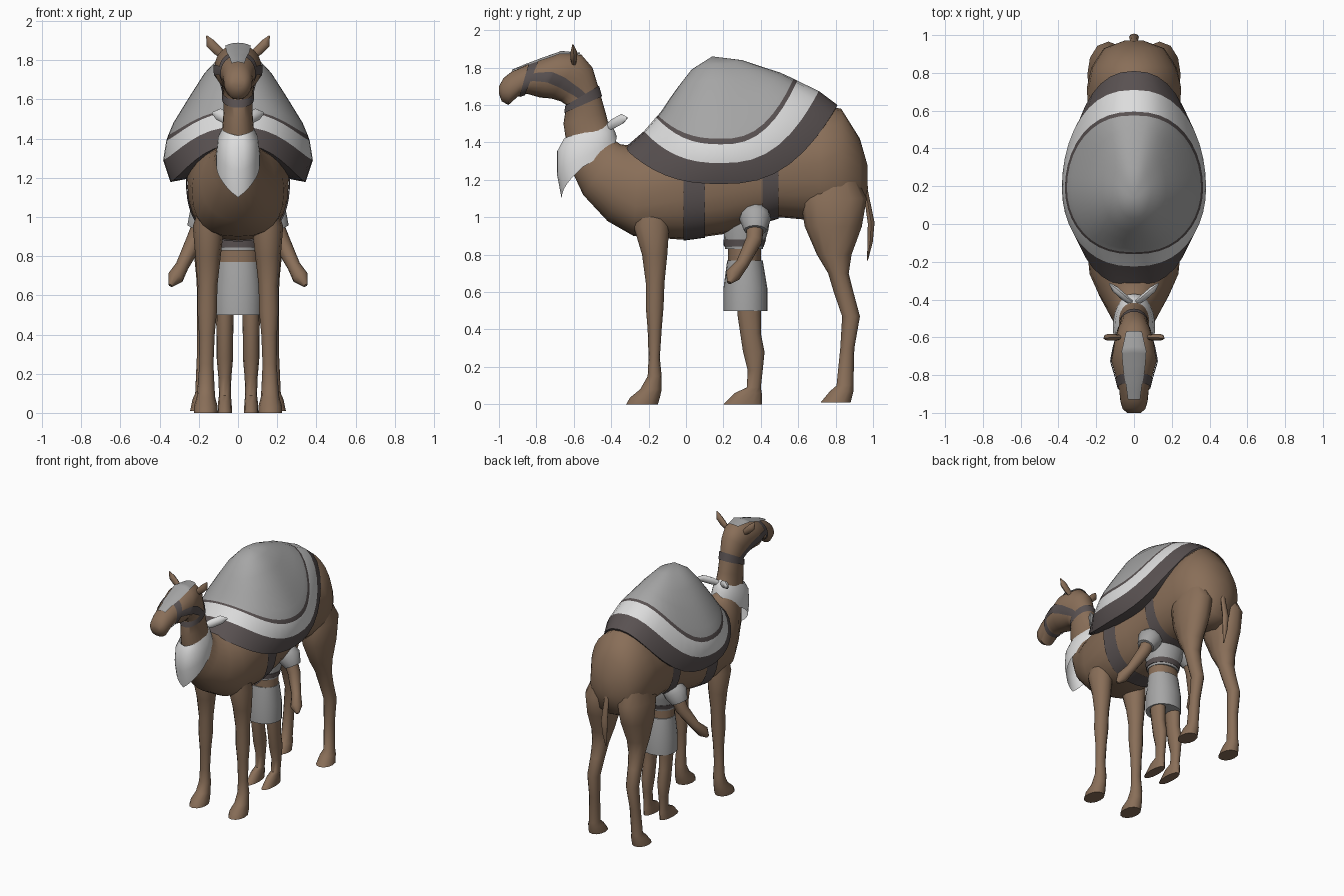
import bpy, bmesh, math
from mathutils import Vector

if "Cube" in bpy.data.objects:
    bpy.data.objects.remove(bpy.data.objects["Cube"])


def mat(name, r, g, b):
    m = bpy.data.materials.new(name)
    m.diffuse_color = (r, g, b, 1)
    m.use_nodes = True
    m.node_tree.nodes["Principled BSDF"].inputs["Base Color"].default_value = m.diffuse_color
    return m


BROWN = mat("brown_hide", .25, .157, .098)
DARK = mat("dark_trim", .10, .083, .083)
GREY = mat("grey_cloth", .38, .38, .38)
WHITE = mat("white_cloth", .72, .72, .72)
BOTH = (1, -1)


def finish(name, bm, mats):
    bmesh.ops.remove_doubles(bm, verts=bm.verts, dist=1e-5)
    bmesh.ops.recalc_face_normals(bm, faces=bm.faces)
    me = bpy.data.meshes.new(name)
    bm.to_mesh(me)
    bm.free()
    for m in mats:
        me.materials.append(m)
    ob = bpy.data.objects.new(name, me)
    bpy.context.collection.objects.link(ob)
    bpy.ops.object.select_all(action='DESELECT')
    ob.select_set(True)
    bpy.context.view_layer.objects.active = ob
    bpy.ops.object.shade_smooth_by_angle(angle=math.radians(50))


def skin(bm, rings, closed=True, cap=True, colour=lambda k: 0):
    """Join successive rings of points with quads."""
    vs = [[bm.verts.new(p) for p in r] for r in rings]
    n = len(vs[0])
    for k in range(len(vs) - 1):
        for i in range(n if closed else n - 1):
            j = (i + 1) % n
            f = bm.faces.new((vs[k][i], vs[k][j], vs[k + 1][j], vs[k + 1][i]))
            f.material_index = colour(k)
    if cap:
        bm.faces.new(vs[0])
        bm.faces.new(vs[-1])


def spow(v, k):
    return math.copysign(abs(v) ** k, v)


def ring_point(r, a, off=0.0, xc=0.0):
    """Ring = front/low point (y, z), back/top point (y, z), half width."""
    ya, za, yb, zb, w = r
    c, s = math.cos(a), math.sin(a)
    # the back of the trunk is narrow, its belly is boxy
    trunk = zb - za > .42 and ya < .8
    k = .95 if not trunk else .8 if c < 0 else 1.2 if ya > -.2 else .95
    ax = Vector((0, (yb - ya) / 2, (zb - za) / 2))
    mid = Vector((xc, (ya + yb) / 2, (za + zb) / 2))
    return mid + Vector((spow(s, k) * (w + off), 0, 0)) + ax * (spow(c, k) * (1 + off / ax.length))


def loft(name, rings, m, n=16, sides=(1,), xc=lambda z: 0):
    bm = bmesh.new()
    for s in sides:
        skin(bm, [[ring_point(r, math.tau * i / n, 0, s * xc(r[1])) for i in range(n)] for r in rings])
    finish(name, bm, [m])


def level(*rows):
    """Horizontal rings from (z, front y, back y, half width)."""
    return [(ya, z, yb, z, w) for z, ya, yb, w in rows]


def tube(name, pts, m, n=8, sides=BOTH, flat=1.0):
    bm = bmesh.new()
    P = [Vector(p[:3]) for p in pts]
    for s in sides:
        rings = []
        for i, p in enumerate(P):
            t = (P[min(i + 1, len(P) - 1)] - P[max(i - 1, 0)]).normalized()
            a = t.cross(Vector((0, 1, 0.01))).normalized()
            b = t.cross(a) * flat
            ang = [math.tau * j / n for j in range(n)]
            q = [p + (a * math.cos(g) + b * math.sin(g)) * pts[i][3] for g in ang]
            rings.append([Vector((v.x * s, v.y, v.z)) for v in q])
        skin(bm, rings)
    finish(name, bm, [m])


# Camel body, neck and head as one loft from rump to muzzle
BODY = [(.972, 1.15, .97, 1.28, .05), (.93, 1, .93, 1.42, .16), (.83, .95, .83, 1.58, .225),
        (.72, .98, .72, 1.6, .25), (.5, 1, .5, 1.56, .235), (.2, .91, .2, 1.56, .25),
        (-.02, .88, -.02, 1.51, .26), (-.28, .9, -.25, 1.38, .235), (-.42, .98, -.31, 1.385, .19),
        (-.55, 1.12, -.35, 1.39, .135), (-.62, 1.27, -.395, 1.42, .09), (-.655, 1.5, -.43, 1.56, .074),
        (-.64, 1.6, -.47, 1.7, .077), (-.67, 1.62, -.5, 1.8, .09), (-.72, 1.635, -.56, 1.87, .105),
        (-.78, 1.64, -.67, 1.88, .12), (-.85, 1.66, -.77, 1.845, .095), (-.9, 1.645, -.86, 1.81, .078),
        (-.95, 1.6, -.93, 1.78, .072), (-.985, 1.62, -.975, 1.745, .06), (-1, 1.66, -1, 1.7, .035)]
loft("camel_body", BODY, BROWN, 24)


def surf(u, a, off):
    i = min(int(u), len(BODY) - 2)
    r = [p + (q - p) * (u - i) for p, q in zip(BODY[i], BODY[i + 1])]
    return ring_point(r, math.radians(a), off)


def patch(name, pts, m, off=.006, steps=6, n=24, sides=(1,)):
    """Thin plate over the body: rows of (station, start angle, end angle)."""
    bm = bmesh.new()
    for s in sides:
        rows = []
        for p, q in zip(pts, pts[1:]):
            for k in range(steps + 1):
                u, a0, a1 = [x + (y - x) * k / steps for x, y in zip(p, q)]
                rows.append([surf(u, s * (a0 + (a1 - a0) * i / n), off) for i in range(n + 1)])
        skin(bm, rows, closed=False, cap=False)
    finish(name, bm, [m])


# Harness straps and face cover
for name, u0, u1 in (("front_girth", 5.45, 5.97), ("rear_girth", 4.02, 4.3),
                     ("throat_strap", 11.6, 12), ("nose_band", 16.2, 16.8)):
    patch(name, [(u0, 0, 360), (u1, 0, 360)], DARK, n=48)
cheek = [(12, 92), (13, 105), (14, 105), (15, 95), (16.3, 90)]
patch("cheek_strap", [(u, a - 12, a + 12) for u, a in cheek], DARK, n=4, sides=BOTH)
cover = [(14.1, 20), (15, 29), (16, 32), (18, 22)]
patch("face_cover", [(u, -a, a) for u, a in cover], GREY, .01, n=10)

# Legs
loft("front_leg", level((1.12, -.26, -.11, .03), (.95, -.28, -.09, .08), (.8, -.235, -.1, .065),
                        (.65, -.215, -.115, .05), (.52, -.215, -.12, .05), (.4, -.205, -.13, .04),
                        (.25, -.2, -.14, .036), (.15, -.205, -.13, .042), (.08, -.245, -.13, .047),
                        (.035, -.3, -.14, .06), (0, -.32, -.15, .06)), BROWN, 12, BOTH,
     lambda z: .165 - .015 * z)
loft("hind_leg", level((1.32, .7, .86, .03), (1.1, .61, .966, .112), (.95, .635, .94, .1),
                       (.8, .7, .885, .075), (.7, .76, .87, .06), (.6, .79, .895, .05),
                       (.47, .835, .93, .045), (.3, .825, .9, .038), (.1, .805, .895, .038),
                       (.07, .77, .895, .05), (.01, .72, .88, .06)), BROWN, 12, BOTH,
     lambda z: .185 - .045 * z)

# Tail and ears
tube("tail", [(0, .95, 1.2, .015), (0, .99, .97, .026), (0, .985, .87, .02), (0, .97, .77, .004)],
     BROWN, sides=(1,), flat=.7)
tube("ear", [(.07, -.6, 1.82, .018), (.105, -.6, 1.85, .025), (.14, -.6, 1.885, .025),
             (.16, -.605, 1.925, .003)], BROWN, flat=.7)


def drape(name, rows, mats, yc, weight, n=40, apex=None, colour=lambda k: 0):
    """Cloth rings given as side (x, z), front (y, z), back (y, z)."""
    bm = bmesh.new()
    rings = []
    for xs, zs, yf, zf, yb, zb in rows:
        ring = []
        for i in range(n):
            c, s = math.cos(math.tau * i / n), math.sin(math.tau * i / n)
            ye, ze = (yf, zf) if c > 0 else (yb, zb)
            ring.append(Vector((xs * spow(s, .85), yc + (ye - yc) * abs(c), zs + (ze - zs) * weight(abs(c)))))
        rings.append(ring)
    skin(bm, rings, cap=False, colour=colour)
    if apex:
        top = bm.verts.new(apex)
        vs = [bm.verts.new(p) for p in rings[0]]
        for i in range(n):
            bm.faces.new((top, vs[i], vs[(i + 1) % n]))
    finish(name, bm, mats)


# Saddle blanket over the hump, with coloured borders
drape("saddle_blanket", [
    (.09, 1.82, .03, 1.79, .3, 1.84), (.17, 1.735, -.04, 1.7, .42, 1.8), (.25, 1.61, -.09, 1.63, .5, 1.775),
    (.33, 1.48, -.13, 1.57, .555, 1.75), (.355, 1.42, -.15, 1.545, .575, 1.74),
    (.366, 1.39, -.16, 1.535, .595, 1.73), (.382, 1.29, -.225, 1.46, .71, 1.675),
    (.345, 1.178, -.33, 1.37, .81, 1.6), (.23, 1.2, -.28, 1.34, .77, 1.52)],
    [GREY, DARK, WHITE], .19, lambda c: c ** 2.6, apex=(0, .14, 1.86),
    colour=lambda k: 0 if k < 4 else 2 if k == 5 else 1)

# Neck scarf with a pointed front and knotted ends
drape("neck_scarf", [(.08, 1.45, -.655, 1.415, -.42, 1.515), (.102, 1.4, -.69, 1.35, -.395, 1.49),
                     (.112, 1.32, -.69, 1.23, -.38, 1.46), (.112, 1.27, -.665, 1.1, -.37, 1.43)],
      [WHITE], -.55, lambda c: math.asin(min(c, 1)) / (math.pi / 2), n=28)
tube("scarf_knot_end", [(.01, -.42, 1.48, .02), (.05, -.39, 1.5, .03), (.1, -.345, 1.525, .03),
                        (.13, -.315, 1.53, .006)], WHITE, flat=.6)

# Attendant standing below the camel
loft("attendant_leg", level((.6, .27, .4, .045), (.48, .275, .4, .045), (.38, .29, .4, .042),
                            (.28, .305, .42, .042), (.18, .33, .41, .033), (.09, .325, .4, .03),
                            (.06, .26, .405, .034), (0, .2, .405, .037)), BROWN, 12, BOTH, lambda z: .067)
loft("attendant_shorts", level((.5, .2, .435, .125), (.62, .2, .435, .125), (.77, .22, .41, .11)), GREY, 20)
loft("attendant_waist", level((.75, .225, .4, .107), (.85, .225, .4, .107)), BROWN, 20)
loft("attendant_tunic", level((.83, .21, .41, .11), (.93, .2, .44, .13), (1.03, .24, .455, .15),
                              (1.1, .3, .42, .12)), GREY, 20)
loft("tunic_belt", level((.845, .202, .416, .118), (.88, .2, .428, .124)), DARK, 20)
tube("sleeve", [(.1, .37, 1.05, .04), (.13, .37, 1.03, .075), (.175, .37, .99, .085),
                (.205, .37, .93, .06)], GREY, 12)
tube("arm", [(.18, .37, .97, .05), (.22, .365, .88, .045), (.285, .3, .75, .034),
             (.32, .25, .69, .042), (.345, .23, .65, .012)], BROWN, 10)
